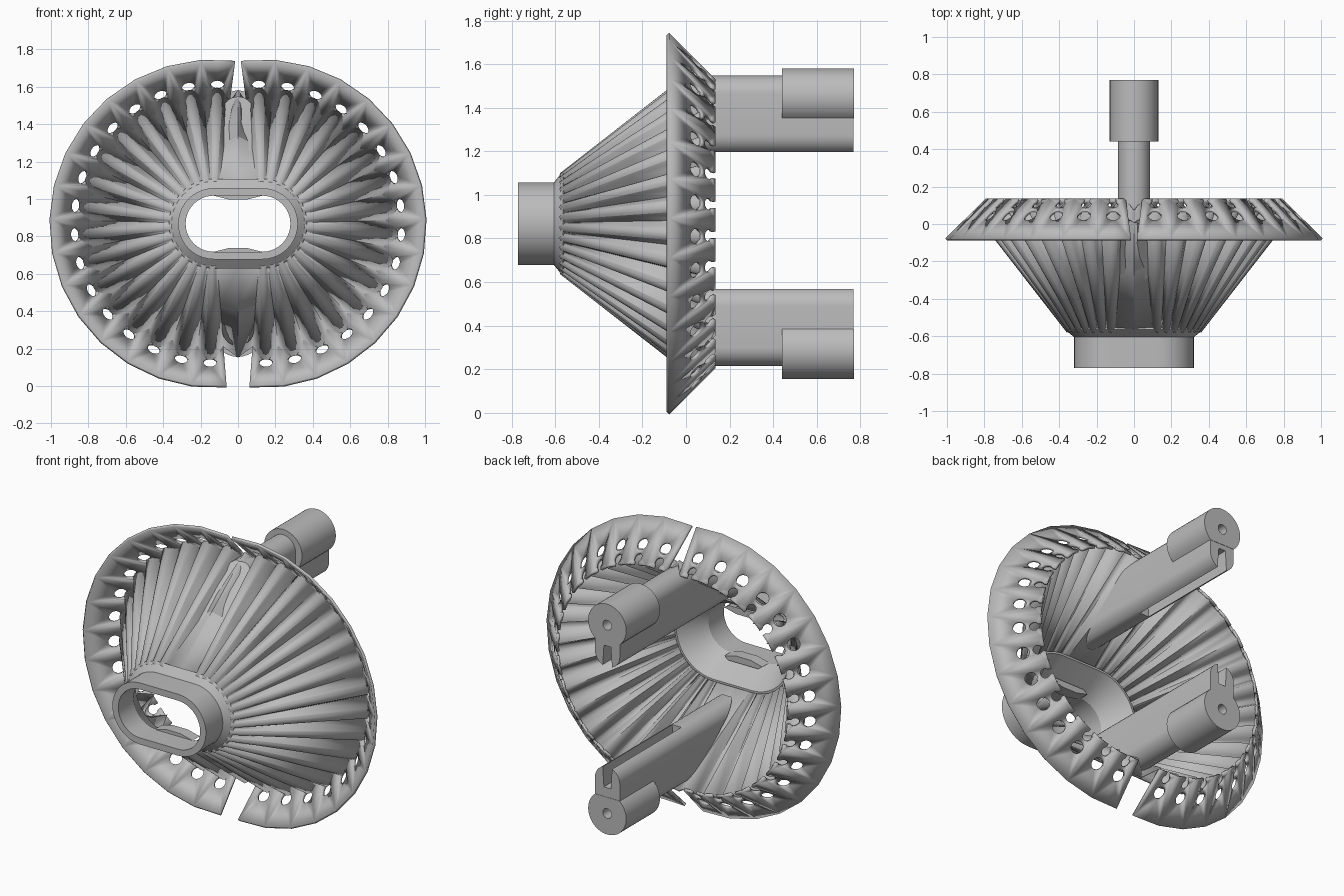
import bpy, bmesh
from math import sin, cos, tan, radians
from mathutils import Vector

cube = bpy.data.objects.get("Cube")
if cube:
    bpy.data.objects.remove(cube)

ZC = 0.868        # height of the central axis
HALF = 0.13       # half length of the straight part of the oval
TILT = 1.5        # each half is turned slightly, in degrees
STEP = 12         # angle between pleats

grey = bpy.data.materials.new("light grey")
grey.use_nodes = True
grey.diffuse_color = (0.5, 0.5, 0.5, 1)
grey.node_tree.nodes["Principled BSDF"].inputs["Base Color"].default_value = (0.5, 0.5, 0.5, 1)


def oval(deg, r, y, side=1):
    """Point on the oval of radius r, on the +x half or its mirror."""
    a = radians(deg)
    return Vector((side * (HALF + r * cos(a)), y, ZC + r * sin(a)))


def smooth(ob, angle=30):
    bpy.ops.object.select_all(action='DESELECT')
    ob.select_set(True)
    bpy.context.view_layer.objects.active = ob
    bpy.ops.object.shade_smooth_by_angle(angle=radians(angle))


def make(name, bm, angle=30):
    bmesh.ops.recalc_face_normals(bm, faces=bm.faces)
    mesh = bpy.data.meshes.new(name)
    bm.to_mesh(mesh)
    bm.free()
    mesh.materials.append(grey)
    ob = bpy.data.objects.new(name, mesh)
    bpy.context.collection.objects.link(ob)
    smooth(ob, angle)
    return ob


def thicken(ob, thickness):
    wall = ob.modifiers.new("wall", 'SOLIDIFY')
    wall.thickness = thickness
    wall.offset = 0


def loft(bm, rings, loop=False, caps=True):
    """Skin closed rings of points; loop joins the last ring to the first."""
    vs = [[bm.verts.new(p) for p in ring] for ring in rings]
    n = len(vs[0])
    pairs = list(zip(vs, vs[1:])) + ([(vs[-1], vs[0])] if loop else [])
    for a, b in pairs:
        for i in range(n):
            j = (i + 1) % n
            bm.faces.new((a[i], a[j], b[j], b[i]))
    if caps and not loop:
        bm.faces.new(vs[0])
        bm.faces.new(vs[-1])


def cut(ob, cutter):
    """Subtract the cutter, bake the result and delete the cutter."""
    cutter.hide_render = True
    mod = ob.modifiers.new("cut", 'BOOLEAN')
    mod.operation = 'DIFFERENCE'
    mod.solver = 'EXACT'
    mod.object = cutter
    bpy.context.view_layer.update()
    mesh = bpy.data.meshes.new_from_object(ob.evaluated_get(bpy.context.evaluated_depsgraph_get()))
    ob.modifiers.clear()
    ob.data = mesh
    bpy.data.objects.remove(cutter)
    smooth(ob)


def arc(r, start, end, n):
    return [(r * cos(radians(start + (end - start) * i / n)),
             r * sin(radians(start + (end - start) * i / n))) for i in range(n + 1)]


ridges = [90 + TILT - STEP * k for k in range(16)]

# Oval sleeve with a flared collar and a smooth inner throat
section = [(0.19, -0.77), (0.19, -0.605), (0.24, -0.565), (0.225, -0.552), (0.2, -0.55),
           (0.268, -0.455), (0.255, -0.455), (0.15, -0.62), (0.15, -0.77)]
angles = range(-90, 91, 9)
around = [(a, 1) for a in angles] + [(a, -1) for a in reversed(angles)]
bm = bmesh.new()
loft(bm, [[oval(a, r, y, s) for r, y in section] for a, s in around], loop=True)
make("front_sleeve", bm)

# Pleated funnel: round outer ridges, sharp inner valleys, a plain tongue above and below
shape = [(-6, 1), (-3, 0.32), (-2.1, 0.1), (-1, 0.02), (0, 0),
         (1, 0.02), (2.1, 0.1), (3, 0.32)]
profile = [(r + off, d) for r in ridges for off, d in [(-o, d) for o, d in shape]]
profile.append((ridges[-1] - 6, 1))


def pleat(deg, depth, side, t):
    front = oval(deg, 0.225 - 0.02 * depth, -0.575, side)
    r = 0.722 - 0.067 * depth
    return front.lerp(oval(deg, r, 0.785 - r, side), t)


def tongue(sign, t):
    front = Vector((0, -0.575, ZC + sign * 0.215))
    return front.lerp(Vector((0, 0.07, ZC + sign * 0.71)), t)


bm = bmesh.new()
rings = []
for t in (0, 0.5, 1):
    rings.append([tongue(1, t)] + [pleat(a, d, 1, t) for a, d in profile]
                 + [tongue(-1, t)] + [pleat(a, d, -1, t) for a, d in reversed(profile)])
loft(bm, rings, caps=False)
thicken(make("pleated_funnel", bm, 20), 0.014)

# Sloping flange: flat panels, each with a round hole and a keyhole open to the inner edge
RO, RI = 0.868, 0.655
half_tan = tan(radians(STEP / 2))
slope = cos(radians(45))
half_panel = [(RO, 0), (RO, RO * half_tan), (RI, RI * half_tan), (RI, 0.015)]
half_panel += [(0.685 + u * slope, v) for u, v in arc(0.027, 145, 0, 8)]
half_panel += [(0.745 + u * slope, v) for u, v in arc(0.036, 180, 0, 10)]
for side, label in ((1, "left"), (-1, "right")):
    bm = bmesh.new()
    for a in ridges:
        across = oval(a + 90, 1, 0, side) - oval(a, 0, 0, side)
        for hand in (1, -1):
            bm.faces.new([bm.verts.new(oval(a, r, 0.785 - r, side) + across * (hand * v))
                          for r, v in half_panel])
    bmesh.ops.remove_doubles(bm, verts=bm.verts, dist=0.0005)
    thicken(make(label + "_flange", bm, 5), 0.016)

# Rear posts with slotted undersides and drilled round end caps
LOW, TOP, W = 0.308, 0.666, 0.085
SLOT = 0.04       # where the slot ends
for sign, label in ((1, "upper"), (-1, "lower")):
    zp = ZC + 0.0135
    dome = [(x, TOP - W + z) for x, z in arc(W, 0, 180, 16)]
    right_foot = [(x, LOW + W + z) for x, z in arc(W, -68, 0, 6)]
    left_foot = [(-x, z) for x, z in reversed(right_foot)]
    solid = dome + left_foot + right_foot
    slotted = dome + left_foot + [(-0.024, LOW + 0.13), (0.024, LOW + 0.13)] + right_foot

    def at(outline, y, z0=zp):
        return [Vector((x, y, z0 + sign * r)) for x, r in outline]

    def drill():
        hole = bmesh.new()
        ring = [(x, 0.582 + z) for x, z in arc(0.03, 0, 345, 23)]
        loft(hole, [at(ring, 0.6, ZC), at(ring, 0.9, ZC)])
        return make("drill", hole)

    bm = bmesh.new()
    root = [Vector((x, (r - 0.66) / 0.81 + 0.8 * abs(x), zp + sign * r)) for x, r in solid]
    loft(bm, [root, at(solid, SLOT + 0.06)] if root[8].y > SLOT else [root, at(solid, SLOT + 0.05)])
    make(label + "_post_root", bm)

    bm = bmesh.new()
    loft(bm, [at(slotted, SLOT + 0.05), at(slotted, 0.768)])
    cut(make(label + "_post", bm), drill())

    # End cap, flattened on the side facing the axis
    bm = bmesh.new()
    cap = [(x, 0.582 + z) for x, z in arc(0.13, -50, 230, 36)]
    loft(bm, [at(cap, 0.44, ZC), at(cap, 0.77, ZC)])
    cut(make(label + "_end_cap", bm), drill())

    # Pad that narrows the middle of the throat
    bm = bmesh.new()
    pad = [(-0.13, 0.15), (-0.05, 0.13), (0.05, 0.13), (0.13, 0.15), (0.1, 0.17), (-0.1, 0.17)]
    loft(bm, [at(pad, -0.63, ZC), at(pad, -0.56, ZC)])
    make(label + "_throat_pad", bm)
